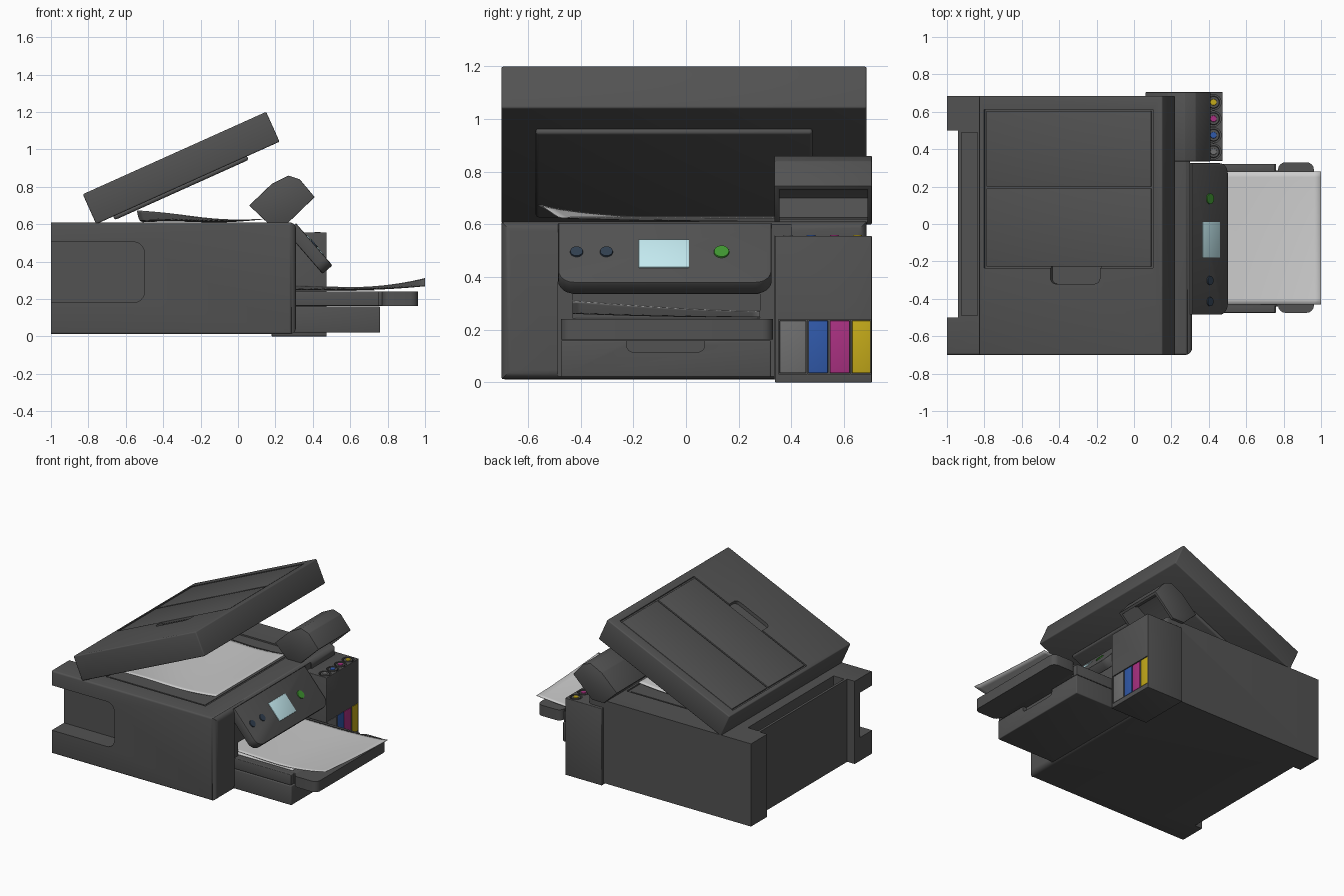
import bpy, bmesh, math
from mathutils import Matrix

if "Cube" in bpy.data.objects:
    bpy.data.objects.remove(bpy.data.objects["Cube"])

def material(name, *rgb):
    m = bpy.data.materials.new(name)
    m.diffuse_color = (*rgb, 1)
    m.use_nodes = True
    m.node_tree.nodes["Principled BSDF"].inputs["Base Color"].default_value = m.diffuse_color
    return m

DARK = material("dark_grey", .085, .085, .085)
PAPER = material("paper_white", .6, .6, .6)
GREEN = material("green", .05, .3, .03)
SCREEN = material("screen_blue", .55, .82, .87)
NAVY = material("navy", .03, .05, .08)
INKS = [material("ink_grey", .16, .16, .16), material("ink_blue", .03, .1, .4),
        material("ink_magenta", .4, .03, .22), material("ink_yellow", .55, .4, .01)]

def finish(name, bm, mat=DARK, matrix=None):
    bmesh.ops.recalc_face_normals(bm, faces=bm.faces)
    mesh = bpy.data.meshes.new(name)
    if matrix:
        bm.transform(matrix)
    bm.to_mesh(mesh)
    bm.free()
    mesh.materials.append(mat)
    ob = bpy.data.objects.new(name, mesh)
    bpy.context.collection.objects.link(ob)
    return ob

def bevel(bm, width, test=lambda e: True, seg=3):
    edges = [e for e in bm.edges if test(e)]
    bmesh.ops.bevel(bm, geom=edges, offset=width, segments=seg, affect='EDGES', profile=.5)

def box_bm(x, y, z):
    bm = bmesh.new()
    bmesh.ops.create_cube(bm, size=1)
    for v in bm.verts:
        v.co = [r[0] + (c + .5) * (r[1] - r[0]) for r, c in zip((x, y, z), v.co)]
    return bm

def box(name, x, y, z, bev=0, mat=DARK, matrix=None):
    bm = box_bm(x, y, z)
    if bev:
        bevel(bm, bev)
    return finish(name, bm, mat, matrix)

def prism(name, pts, y0, y1, bev=0):
    bm = bmesh.new()
    f = bm.faces.new([bm.verts.new((x, y0, z)) for x, z in pts])
    ext = bmesh.ops.extrude_face_region(bm, geom=[f])["geom"]
    bmesh.ops.translate(bm, vec=(0, y1 - y0, 0), verts=[g for g in ext if isinstance(g, bmesh.types.BMVert)])
    if bev:
        bevel(bm, bev, seg=2)
    return finish(name, bm)

def disc(name, x, y, z, r, h, mat, matrix=None, n=24):
    bm = bmesh.new()
    bmesh.ops.create_cone(bm, cap_ends=True, segments=n, radius1=r, radius2=r * .9, depth=h)
    bmesh.ops.translate(bm, vec=(x, y, z), verts=bm.verts)
    return finish(name, bm, mat, matrix)

def cut(ob, cutter):
    cutter.hide_render = True
    mod = ob.modifiers.new("cut", 'BOOLEAN')
    mod.operation, mod.solver, mod.object = 'DIFFERENCE', 'EXACT', cutter
    bpy.context.view_layer.objects.active = ob
    bpy.ops.object.modifier_apply(modifier=mod.name)
    bpy.data.objects.remove(cutter)

def sheet(name, fn, nu=24, nv=24):
    bm = bmesh.new()
    g = [[bm.verts.new(fn(i / nu, j / nv)) for j in range(nv + 1)] for i in range(nu + 1)]
    for i in range(nu):
        for j in range(nv):
            bm.faces.new((g[i][j], g[i + 1][j], g[i + 1][j + 1], g[i][j + 1]))
    ob = finish(name, bm, PAPER)
    mod = ob.modifiers.new("thickness", 'SOLIDIFY')
    mod.thickness = .004
    return ob

# Main housing, rounded towards the front
def mid(e):
    return (e.verts[0].co + e.verts[1].co) / 2
bm = box_bm((-1, .31), (-.7, .685), (.012, .61))
bevel(bm, .035, lambda e: mid(e).x > .3, 5)
bevel(bm, .012, lambda e: mid(e).y < -.69 and abs(mid(e).x + .36) < .1 and e.calc_length() > 1)
housing = finish("housing", bm)
cut(housing, box("c", (.30, .5), (-.485, .4), (-.1, .8)))            # centre front
cut(housing, box("c", (.18, .5), (.335, .8), (-.1, .556)))           # tank bay
cut(housing, box("c", (.05, .5), (-.43, .28), (.245, .335)))         # paper exit
cut(housing, box("c", (-1.1, -.94), (-.5, .5), (-.1, .8)))           # back step
cut(housing, box("c", (-.922, -.838), (-.49, .49), (.48, .8)))       # rear feed slot
cut(housing, box("c", (-.66, .14), (-.57, .48), (.6, .8)))           # scanner bed
bm = box_bm((-1.2, -.5), (-.9, -.56), (.18, .505))
bevel(bm, .06, lambda e: mid(e).x > -.51 and abs(e.verts[0].co.y - e.verts[1].co.y) > .1, 6)
cut(housing, finish("c", bm))                                        # side grip
box("scanner_glass", (-.64, .12), (-.55, .46), (.597, .604))

# Scanner lid, built flat then tilted on its hinge
LID = Matrix.Translation((-.83, 0, .76)) @ Matrix.Rotation(-math.radians(24.2), 4, 'Y')
lid = box("scanner_lid", (0, 1.075), (-.7, .685), (-.175, 0), .008, matrix=LID)
cut(lid, box("c", (.03, 1.02), (-.235, .612), (-.012, .1), matrix=LID))
bm = box_bm((.42, .71), (-.32, -.22), (-.025, .1))
bevel(bm, .03, lambda e: mid(e).y < -.31 and abs(e.verts[0].co.z - e.verts[1].co.z) > .1, 4)
cut(lid, finish("c", bm, matrix=LID))
for k, y in enumerate(((-.228, .19), (.2, .605))):
    box(f"lid_panel_{k + 1}", (.042, 1.008), y, (-.02, -.002), .003, matrix=LID)
box("lid_pad", (.1, .885), (-.57, .48), (-.196, -.17), .012, matrix=LID)

# Tilted control panel with screen and buttons
PANEL = Matrix.Translation((.31, 0, .605)) @ Matrix.Rotation(math.radians(49.1), 4, 'Y')
bm = box_bm((0, .298), (-.485, .325), (-.07, 0))
bevel(bm, .06, lambda e: mid(e).x > .29 and abs(e.verts[0].co.z - e.verts[1].co.z) > .05, 6)
bevel(bm, .008, lambda e: mid(e).x > .01 and abs(e.verts[0].co.z - e.verts[1].co.z) < .01, 2)
finish("control_panel", bm, matrix=PANEL)
box("screen", (.086, .225), (-.18, .012), (-.01, .004), .003, SCREEN, PANEL)
disc("start_button", .146, .135, 0, .031, .012, GREEN, PANEL)
for k, y in enumerate((-.415, -.302)):
    disc(f"button_{k + 1}", .146, y, 0, .026, .012, NAVY, PANEL)

# Paper cassette and output tray
cassette = box("paper_cassette", (.28, .76), (-.475, .322), (.02, .16), .006)
bm = box_bm((.73, .9), (-.225, .07), (.115, .3))
bevel(bm, .025, lambda e: mid(e).z < .12 and abs(e.verts[0].co.x - e.verts[1].co.x) > .1, 4)
cut(cassette, finish("c", bm))
box("output_tray", (.25, .79), (-.44, .285), (.163, .24), .005)
for k, y in enumerate(((-.475, -.43), (.275, .322))):
    box(f"tray_rail_{k + 1}", (.28, .755), y, (.163, .24), .005)
bm = box_bm((.77, .962), (-.475, .33), (.163, .24))
bevel(bm, .04, lambda e: abs(e.verts[0].co.z - e.verts[1].co.z) > .05, 4)
finish("tray_tip", bm)

# Loose sheets
def out_sheet(u, v):
    curl = max(0, (u - .5) / .5) ** 2
    wave = .03 * (1 - v) ** 2 * (1 - u)
    return (.1 + .9 * u, -.43 + .71 * v, .25 + wave + curl * (.022 + .04 * (1 - v) ** 1.5))
sheet("printed_sheet", out_sheet)
sheet("lower_sheet", lambda u, v: (.1 + .63 * u, -.42 + .69 * v, .246))

def bed_sheet(u, v):
    s, t = 1 - u, 1 - v
    z = .614 + .045 * s ** 1.4 * t ** 4 + .015 * t * s + .012 * u ** 3 + .004 * math.sin(7 * u)
    return (-.54 + .67 * u + .03 * v * s, -.56 * t + .36 * v + .12 * u * t, z)
sheet("sheet_on_glass", bed_sheet)

# Ink tank with four caps and coloured level windows
tank = box("ink_tank", (.18, .474), (.337, .705), (0, .556), .004)
spans = ((.355, .455), (.464, .538), (.546, .62), (.63, .7))
for k, (y, ink) in enumerate(zip(spans, INKS)):
    cut(tank, box("c", (.46, .6), (y[0] - .004, min(y[1] + .004, .702)), (.032, .238)))
    box(f"ink_window_{k + 1}", (.45, .472), y, (.036, .234), .002, ink)
    cy = .387 + .088 * k
    cut(tank, disc("c", .425, cy, .58, .042, .1, DARK))
    disc(f"tank_cap_{k + 1}", .425, cy, .54, .034, .03, DARK)
    disc(f"cap_dot_{k + 1}", .425, cy, .556, .018, .006, ink)

# Open hollow tank cover
cover = prism("tank_cover", [(.06, .70), (.18, .815), (.27, .86), (.33, .84), (.41, .745),
                             (.26, .60), (.165, .60)], .335, .705, .004)
cut(cover, prism("c", [(.385, .745), (.32, .815), (.265, .835), (.195, .795), (.09, .70),
                       (.17, .625), (.245, .62), (.30, .58), (.43, .70)], .355, .688))

bpy.ops.object.select_all(action='SELECT')
bpy.context.view_layer.objects.active = housing
bpy.ops.object.shade_smooth_by_angle(angle=math.radians(32))
